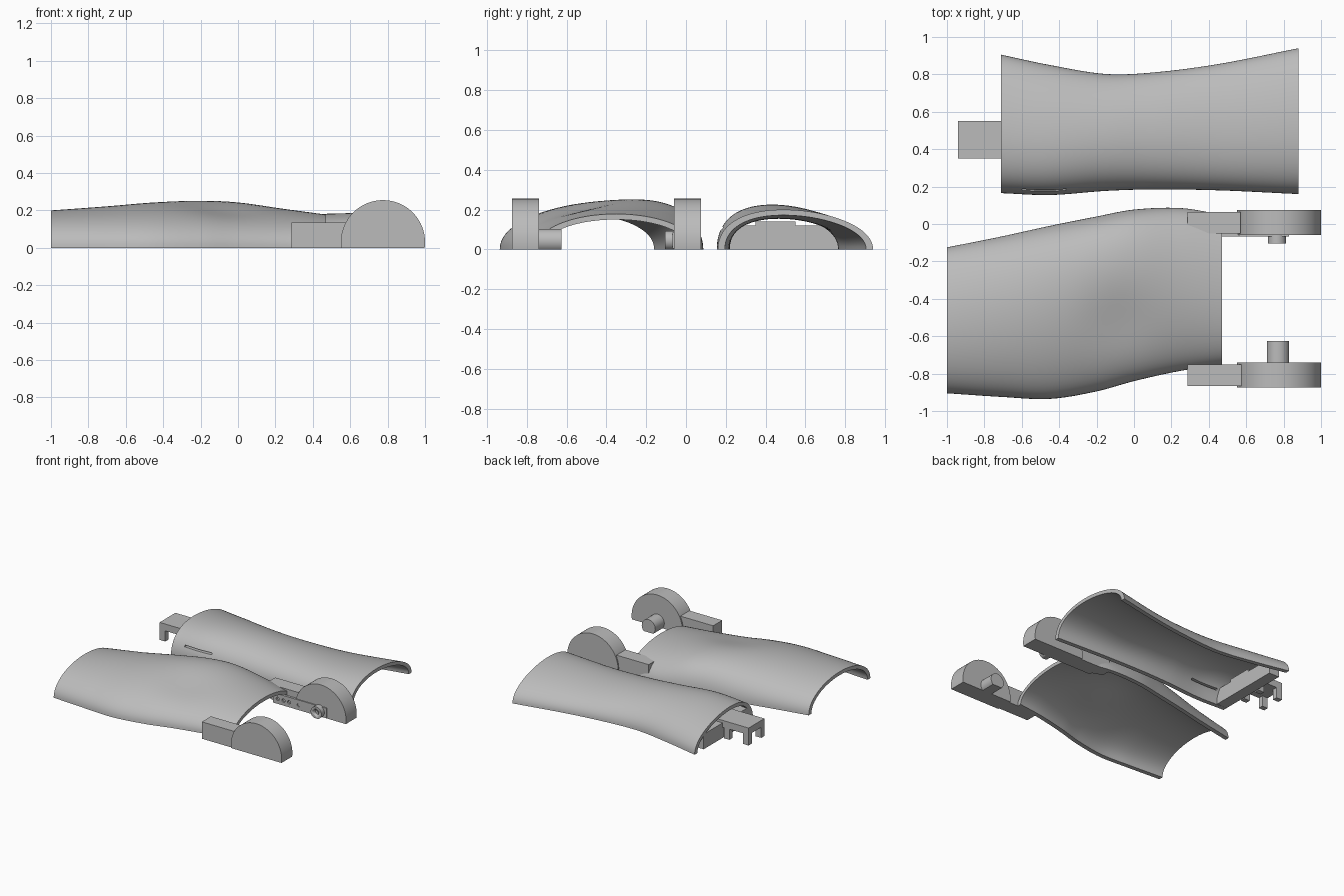
import bpy, bmesh, math
from mathutils import Vector

old = bpy.data.objects.get("Cube")
if old:
    bpy.data.objects.remove(old, do_unlink=True)

grey = bpy.data.materials.new("plain grey")
grey.use_nodes = True
grey.diffuse_color = (0.5, 0.5, 0.5, 1)
grey.node_tree.nodes["Principled BSDF"].inputs["Base Color"].default_value = (0.5, 0.5, 0.5, 1)


def finish(name, bm, smooth=True):
    bmesh.ops.recalc_face_normals(bm, faces=bm.faces)
    mesh = bpy.data.meshes.new(name)
    bm.to_mesh(mesh)
    bm.free()
    mesh.materials.append(grey)
    obj = bpy.data.objects.new(name, mesh)
    bpy.context.collection.objects.link(obj)
    if smooth:
        bpy.ops.object.select_all(action="DESELECT")
        obj.select_set(True)
        bpy.context.view_layer.objects.active = obj
        bpy.ops.object.shade_smooth_by_angle(angle=math.radians(35))
    return obj


def prism(name, outline, sweep, smooth=True):
    """Extrude a flat outline of 3D points along a sweep vector."""
    bm = bmesh.new()
    face = bm.faces.new([bm.verts.new(p) for p in outline])
    out = bmesh.ops.extrude_face_region(bm, geom=[face])
    verts = [v for v in out["geom"] if isinstance(v, bmesh.types.BMVert)]
    bmesh.ops.translate(bm, verts=verts, vec=Vector(sweep))
    return finish(name, bm, smooth)


def box(name, x, y, z):
    corners = [(x[0], y[0]), (x[1], y[0]), (x[1], y[1]), (x[0], y[1])]
    return prism(name, [(a, b, z[0]) for a, b in corners], (0, 0, z[1] - z[0]), False)


def disc(name, x, z, r, y0, y1, n=64):
    """Cylinder along y, cut flat at the ground."""
    start = -math.asin(min(1, z / r))
    span = math.pi - 2 * start
    pts = [(x + r * math.cos(start + span * i / n), y0,
            max(0, z + r * math.sin(start + span * i / n))) for i in range(n + 1)]
    if z >= r:
        pts.pop()
    return prism(name, pts, (0, y1 - y0, 0))


def cut(target, cutter):
    mod = target.modifiers.new("cut", "BOOLEAN")
    mod.operation = "DIFFERENCE"
    mod.object = cutter
    mod.solver = "EXACT"
    cutter.hide_render = True
    cutter.hide_set(True)


def station(table, x):
    """Smoothly interpolate rows of (x, low y, high y, height, lean)."""
    n = len(table)
    i = max(k for k in range(n - 1) if table[k][0] <= x + 1e-9)

    def slope(k, c):
        a, b = table[max(k - 1, 0)], table[min(k + 1, n - 1)]
        return (b[c] - a[c]) / (b[0] - a[0])

    p, q = table[i], table[i + 1]
    d = q[0] - p[0]
    t = (x - p[0]) / d
    h = t * t * (3 - 2 * t)
    return [p[c] * (1 - h) + q[c] * h
            + d * (t * (1 - t) ** 2 * slope(i, c) - t * t * (1 - t) * slope(i + 1, c))
            for c in range(1, 5)]


def shell(name, table, dent=None, wall=0.035, steps=56, arc=40):
    """Curved half tube with an outer and an inner skin."""
    bm = bmesh.new()
    rings = []
    x0, x1 = table[0][0], table[-1][0]
    for s in range(steps + 1):
        x = x0 + (x1 - x0) * s / steps
        low, high, height, lean = station(table, x)
        ring = []
        for inset in (0, wall):
            skin = []
            for k in range(arc + 1):
                a = math.pi * k / arc
                up = max(0, math.sin(a))
                y = (low + high) / 2 - ((high - low) / 2 - inset) * math.cos(a) + lean * up * up
                z = (height - inset * 0.8) * up ** 0.95
                if dent:
                    dx, dy, depth, size = dent
                    z -= up * depth * math.exp(-((x - dx) ** 2 + (y - dy) ** 2) / size ** 2)
                skin.append((x, y, z))
            ring += skin if inset == 0 else skin[::-1]
        rings.append([bm.verts.new(p) for p in ring])
    n = len(rings[0])
    for a, b in zip(rings, rings[1:]):
        for k in range(n):
            m = (k + 1) % n
            bm.faces.new((a[k], a[m], b[m], b[k]))
    for ring in (rings[0], rings[-1]):
        for k in range(arc):
            bm.faces.new((ring[k], ring[k + 1], ring[n - 2 - k], ring[n - 1 - k]))
    return finish(name, bm)


# Wide front shell
shell("upper_shell", [
    (-1, -0.905, -0.125, 0.2, 0),
    (-0.7, -0.925, -0.065, 0.222, 0.04),
    (-0.45, -0.935, -0.01, 0.243, 0.09),
    (-0.2, -0.895, 0.04, 0.255, 0.13),
    (0, -0.84, 0.077, 0.245, 0.12),
    (0.25, -0.785, 0.085, 0.208, 0.05),
    (0.47, -0.755, 0.05, 0.178, 0)], dent=(-0.08, -0.55, 0.028, 0.2))

# Long back shell with a strap slit
lower = shell("lower_shell", [
    (-0.71, 0.165, 0.905, 0.215, -0.08),
    (-0.45, 0.155, 0.85, 0.225, -0.07),
    (-0.15, 0.177, 0.802, 0.212, -0.04),
    (0.1, 0.185, 0.81, 0.195, -0.04),
    (0.45, 0.18, 0.855, 0.182, -0.05),
    (0.88, 0.16, 0.94, 0.2, -0.06)])
cut(lower, box("slit_cutter", (-0.6, -0.36), (0.1, 0.24), (0.1, 0.112)))

# Cross bar and clip arm at the end of the back shell
box("cross_bar", (-0.71, -0.62), (0.2, 0.79), (0, 0.12))
box("clip_arm", (-0.94, -0.62), (0.35, 0.55), (0.085, 0.14))
for i, x in enumerate((-0.94, -0.77)):
    for j, y in enumerate((0.35, 0.51)):
        box(f"clip_leg_{i}_{j}", (x, x + 0.05), (y, y + 0.04), (0, 0.09))

# Half-round hinges with pegs
disc("front_hinge", 0.775, 0.03, 0.225, -0.875, -0.74)
disc("front_peg", 0.77, 0.043, 0.06, -0.745, -0.625, 32)
disc("back_hinge", 0.775, 0.03, 0.225, -0.06, 0.075)
peg = disc("back_peg", 0.765, 0.045, 0.048, -0.105, -0.055, 32)
cut(peg, disc("peg_hole_cutter", 0.765, 0.045, 0.022, -0.12, -0.08, 16))

# Hinge arms, the back one tapered
box("front_arm", (0.285, 0.575), (-0.865, -0.75), (0, 0.135))
prism("back_arm", [(0.285, 0.065, 0), (0.285, -0.01, 0), (0.4, -0.05, 0),
                   (0.57, -0.05, 0), (0.57, 0.065, 0)], (0, 0, 0.135), False)

# Drilled link plate on the inner side of the back hinge
plate = box("link_plate", (0.36, 0.83), (-0.068, -0.048), (0.005, 0.085))
for i, x in enumerate((0.4, 0.45, 0.5, 0.585)):
    cut(plate, disc(f"plate_hole_cutter_{i}", x, 0.045, 0.014, -0.1, -0.055, 16))
